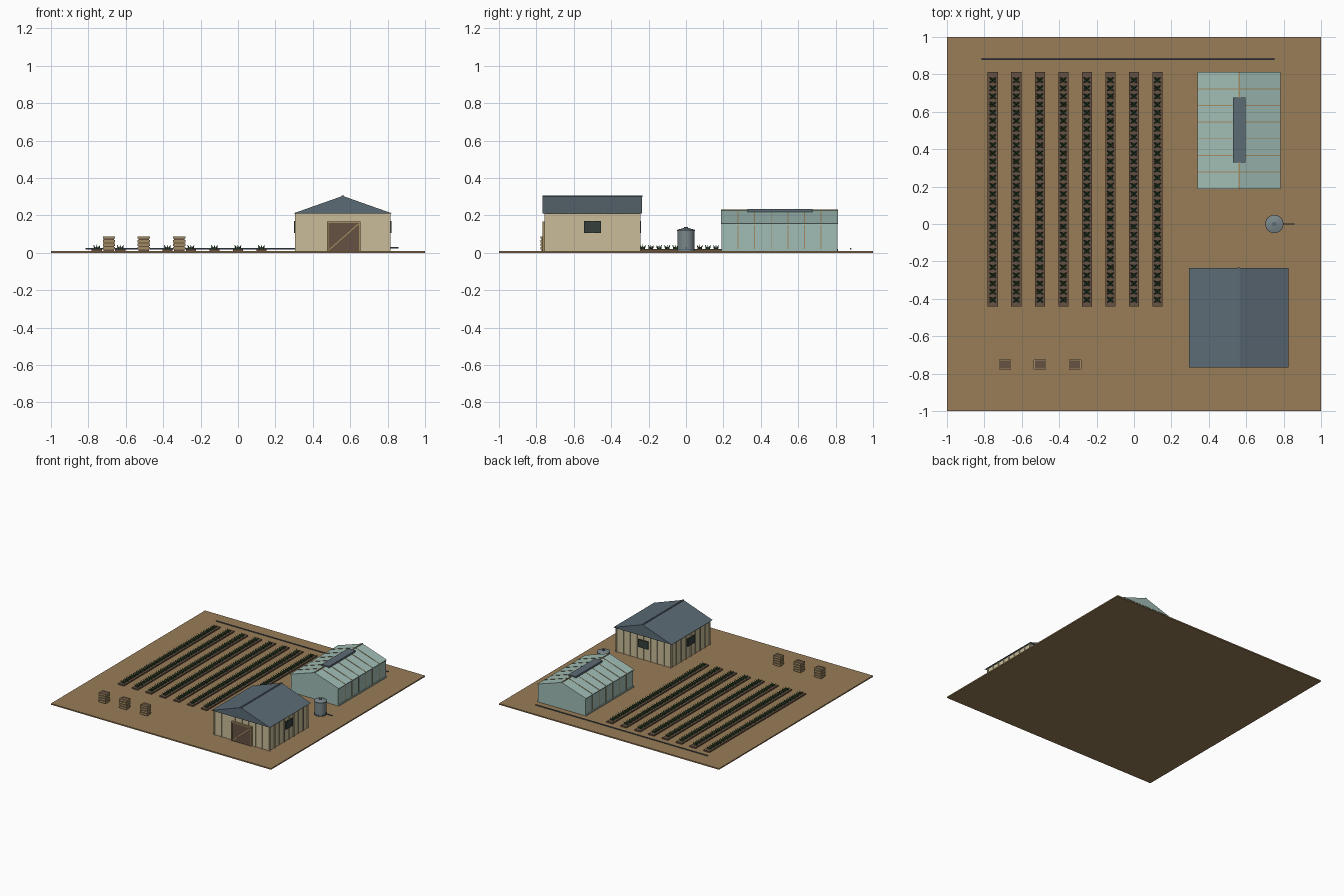
import bpy, bmesh, math, random
from mathutils import Matrix, Vector

if "Cube" in bpy.data.objects:
    bpy.data.objects.remove(bpy.data.objects["Cube"])

random.seed(4)


def material(name, rgb):
    m = bpy.data.materials.new(name)
    m.diffuse_color = [((c + 0.055) / 1.055) ** 2.4 for c in rgb] + [1]
    m.use_nodes = True
    m.node_tree.nodes["Principled BSDF"].inputs["Base Color"].default_value = m.diffuse_color
    return m


EARTH = material("dry earth", (0.60, 0.49, 0.34))
SIDING = material("cream siding", (0.79, 0.74, 0.60))
SLATE = material("slate metal", (0.36, 0.42, 0.46))
BROWN = material("dark brown", (0.40, 0.32, 0.26))
GLASS = material("pale green glass", (0.63, 0.74, 0.71))
PANE = material("dark pane", (0.21, 0.25, 0.24))
LEAF = material("leaf green", (0.19, 0.34, 0.20))
STEEL = material("tank steel", (0.48, 0.53, 0.54))
TIMBER = material("tan timber", (0.64, 0.55, 0.39))
FRUIT = material("red fruit", (0.62, 0.24, 0.16))


def box(bm, x0, x1, y0, y1, z0, z1):
    mat = Matrix.Translation(((x0 + x1) / 2, (y0 + y1) / 2, (z0 + z1) / 2))
    bmesh.ops.create_cube(bm, size=1, matrix=mat @ Matrix.Diagonal((x1 - x0, y1 - y0, z1 - z0, 1)))


def rod(bm, a, b, r0, r1=None, sides=8):
    a, b = Vector(a), Vector(b)
    d = b - a
    mat = Matrix.Translation((a + b) / 2) @ d.to_track_quat('Z', 'Y').to_matrix().to_4x4()
    bmesh.ops.create_cone(bm, cap_ends=True, segments=sides, radius1=r0,
                          radius2=r0 if r1 is None else r1, depth=d.length, matrix=mat)


def beam(bm, a, b, w, h):
    """Rectangular bar between two points, in the xz plane"""
    a, b = Vector(a), Vector(b)
    d = b - a
    rot = Matrix.Rotation(-math.atan2(d.z, d.x), 4, 'Y')
    bmesh.ops.create_cube(bm, size=1, matrix=Matrix.Translation((a + b) / 2) @ rot
                          @ Matrix.Diagonal((d.length, w, h, 1)))


def prism(bm, x, half, y0, y1, z0, z1):
    front = [bm.verts.new((x + sx * half, y0, z)) for sx, z in ((-1, z0), (1, z0), (0, z1))]
    back = [bm.verts.new((v.co.x, y1, v.co.z)) for v in front]
    bm.faces.new(front)
    bm.faces.new(back[::-1])
    for i in range(3):
        j = (i + 1) % 3
        bm.faces.new((front[j], front[i], back[i], back[j]))


def part(name, mat, build, smooth=False):
    bm = bmesh.new()
    build(bm)
    bmesh.ops.recalc_face_normals(bm, faces=bm.faces)
    me = bpy.data.meshes.new(name)
    bm.to_mesh(me)
    bm.free()
    me.materials.append(mat)
    ob = bpy.data.objects.new(name, me)
    bpy.context.collection.objects.link(ob)
    if smooth:
        bpy.context.view_layer.objects.active = ob
        ob.select_set(True)
        bpy.ops.object.shade_smooth_by_angle(angle=math.radians(35))
        ob.select_set(False)
    return ob


def single(name, mat, *dims):
    return part(name, mat, lambda bm: box(bm, *dims))


G = 0.01
single("field_ground", EARTH, -1, 1, -1, 1, 0, G)

# Barn: walls, battens, gabled roof
BX, BY = 0.56, -0.5
single("barn_walls", SIDING, BX - .25, BX + .25, BY - .25, BY + .25, G, 0.212)


def battens(bm):
    for i in range(9):
        t = -0.246 + i * 0.0615
        for s in (-1, 1):
            y, x = BY + s * 0.252, BX + s * 0.252
            box(bm, BX + t - .004, BX + t + .004, y - .004, y + .004, G, 0.21)
            box(bm, x - .004, x + .004, BY + t - .004, BY + t + .004, G, 0.21)


part("barn_battens", SIDING, battens)
part("barn_roof", SLATE, lambda bm: prism(bm, BX, 0.266, BY - .266, BY + .266, 0.21, 0.304))
single("barn_ridge_cap", SLATE, BX - .006, BX + .006, BY - .267, BY + .267, 0.298, 0.307)

# Barn door with frame and diagonal brace
single("barn_door", BROWN, 0.482, 0.648, -0.763, -0.752, G, 0.160)


def door_frame(bm):
    for x in (0.475, 0.647):
        box(bm, x, x + .008, -0.767, -0.75, G, 0.168)
    box(bm, 0.475, 0.655, -0.767, -0.75, 0.159, 0.168)
    beam(bm, (0.487, -0.764, 0.016), (0.645, -0.764, 0.155), 0.006, 0.006)


part("barn_door_frame", TIMBER, door_frame)


# Barn windows on the back and both sides
def windows(bm):
    for s in (-1, 1):
        x = BX + s * 0.255
        box(bm, x - .0045, x + .0045, BY - .045, BY + .045, 0.107, 0.17)
    box(bm, BX - .045, BX + .045, BY + .2505, BY + .2595, 0.107, 0.17)


part("barn_windows", PANE, windows)

# Greenhouse shell
HX, Y0, Y1, EAVE, RIDGE = 0.5625, 0.19, 0.81, 0.155, 0.228
single("greenhouse_walls", GLASS, HX - .215, HX + .215, Y0, Y1, G, EAVE)
part("greenhouse_roof", GLASS, lambda bm: prism(bm, HX, 0.222, Y0 - .002, Y1 + .002, EAVE, RIDGE))


# Greenhouse glazing bars, posts and ridge
def bars(bm):
    for i in range(1, 7):
        y = Y0 + i * (Y1 - Y0) / 7
        for s in (-1, 1):
            x = HX + s * 0.215
            box(bm, x - .003, x + .003, y - .0025, y + .0025, G, EAVE)
            beam(bm, (HX + s * .220, y, EAVE + .001), (HX, y, RIDGE), 0.005, 0.004)
    box(bm, HX - .004, HX + .004, Y0 - .003, Y1 + .003, RIDGE - .004, RIDGE + .003)


part("greenhouse_bars", TIMBER, bars)


def rails(bm):
    for s in (-1, 1):
        x = HX + s * 0.217
        box(bm, x - .004, x + .004, Y0, Y1, EAVE - .006, EAVE + .001)
        box(bm, x - .004, x + .004, Y0, Y1, G, G + .01)


part("greenhouse_rails", GLASS, rails)
single("greenhouse_ridge_vent", SLATE, HX - .033, HX + .033, 0.33, 0.675, 0.219, 0.233)

# Water tank with conical lid, hoops and outlet pipe
TX = 0.75


def tank(bm):
    rod(bm, (TX, 0, G), (TX, 0, 0.122), 0.046, sides=24)
    rod(bm, (TX, 0, 0.122), (TX, 0, 0.133), 0.049, 0.014, sides=24)


part("water_tank", STEEL, tank, True)


def hoops(bm):
    for z in (0.017, 0.12):
        rod(bm, (TX, 0, z - .003), (TX, 0, z + .003), 0.049, sides=24)
    rod(bm, (TX, 0, 0.13), (TX, 0, 0.138), 0.012, sides=12)


part("tank_hoops_and_cap", SLATE, hoops, True)
part("tank_outlet", SLATE, lambda bm: rod(bm, (0.79, 0, 0.026), (0.858, 0, 0.026), 0.004), True)

# Irrigation pipe along the back
part("irrigation_pipe", SLATE, lambda bm: rod(bm, (-0.815, 0.88, 0.021), (0.75, 0.88, 0.021), 0.0045), True)

# Planting beds with rows of leafy crops
ROWS = [-0.755 + 0.1257 * i for i in range(8)]


def beds(bm):
    for x in ROWS:
        box(bm, x - .027, x + .027, -0.44, 0.812, G - .002, 0.02)


part("planting_beds", BROWN, beds)
SPOTS = [(x, -0.405 + 0.0435 * j) for x in ROWS for j in range(28)]


def crops(bm):
    for x, y in SPOTS:
        rod(bm, (x, y, 0.018), (x, y, 0.044), 0.007, 0.0, 5)
        for k in range(4):
            a = math.pi / 4 + k * math.pi / 2
            c, s = math.cos(a), math.sin(a)
            rod(bm, (x + c * .006, y + s * .006, 0.018), (x + c * .025, y + s * .020, 0.041), 0.0075, 0.001, 5)


part("crop_leaves", LEAF, crops)


def fruit(bm):
    for x, y in SPOTS[::3]:
        bmesh.ops.create_icosphere(bm, subdivisions=1, radius=0.004,
                                   matrix=Matrix.Translation((x + random.choice((-.014, .014)), y, 0.027)))


part("crop_fruit", FRUIT, fruit)

# Slatted crates
CRATES = (-0.69, -0.503, -0.315)


def crate_cores(bm):
    for x in CRATES:
        box(bm, x - .028, x + .028, -0.772, -0.73, G, 0.087)


def crate_slats(bm):
    for x in CRATES:
        for i in range(4):
            z = 0.017 + i * 0.0195
            for y in (-0.775, -0.727):
                box(bm, x - .032, x + .032, y - .003, y + .003, z, z + .013)
            for s in (-1, 1):
                box(bm, x + s * .030 - .003, x + s * .030 + .003, -0.774, -0.728, z, z + .013)


part("crate_contents", BROWN, crate_cores)
part("crate_slats", TIMBER, crate_slats)
